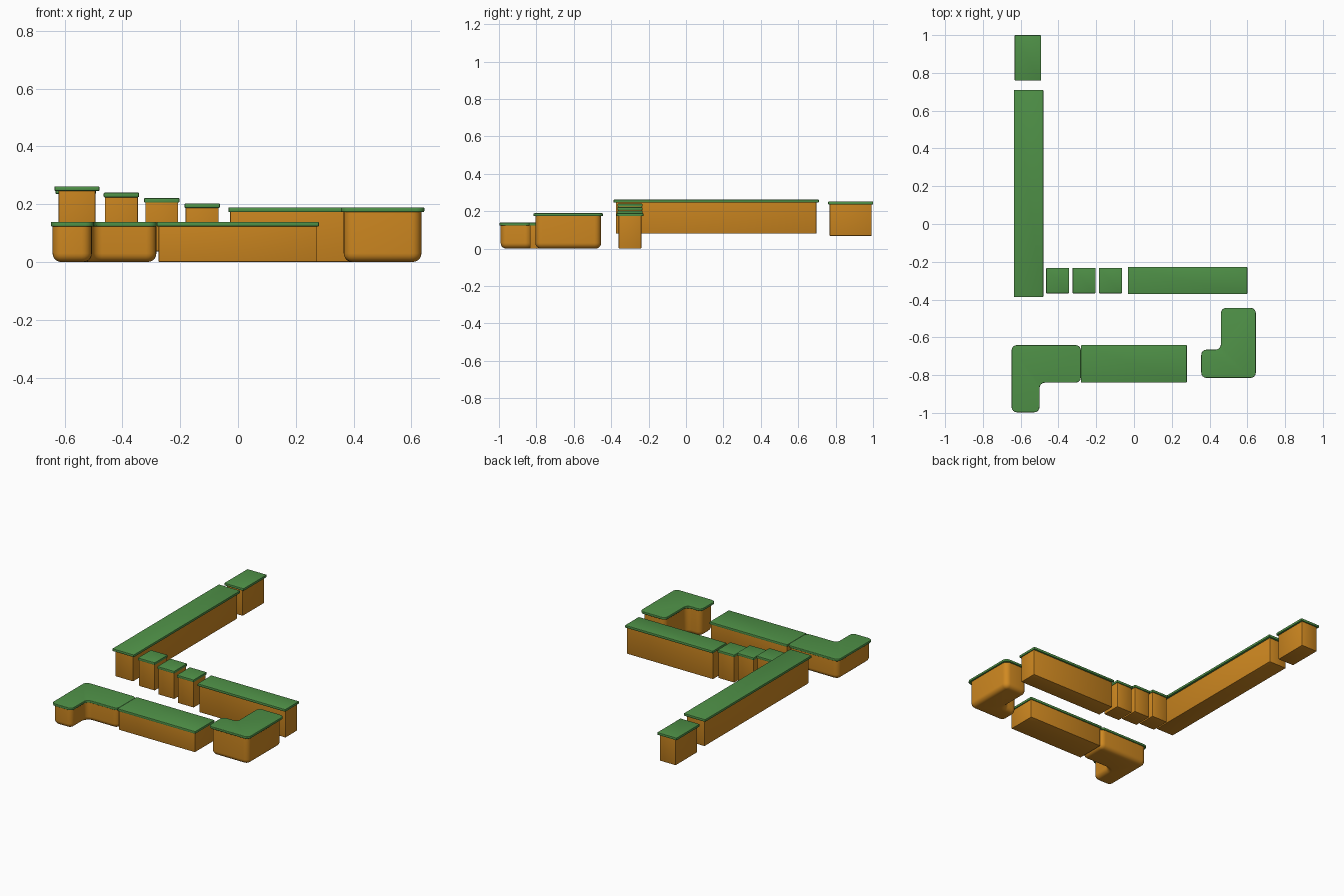
import bpy, bmesh

cube = bpy.data.objects.get("Cube")
if cube:
    bpy.data.objects.remove(cube, do_unlink=True)


def material(name, colour):
    mat = bpy.data.materials.new(name)
    mat.use_nodes = True
    mat.diffuse_color = colour
    bsdf = next(n for n in mat.node_tree.nodes if n.type == 'BSDF_PRINCIPLED')
    bsdf.inputs["Base Color"].default_value = colour
    bsdf.inputs["Roughness"].default_value = 0.8
    return mat


EARTH = material("orange earth", (0.63, 0.25, 0.015, 1))
GRASS = material("grass green", (0.08, 0.29, 0.065, 1))


def bevel(bm, edges, width, segments):
    bmesh.ops.bevel(bm, geom=edges, offset=width, segments=segments,
                    profile=0.5, affect='EDGES', clamp_overlap=True)


def prism(name, outline, low, high, mat, corner, rim, steps, both_rims):
    """Extrude an outline, round its upright corners, then its rims."""
    bm = bmesh.new()
    face = bm.faces.new([bm.verts.new((x, y, low)) for x, y in outline])
    top = bmesh.ops.extrude_face_region(bm, geom=[face])["geom"]
    for v in top:
        if isinstance(v, bmesh.types.BMVert):
            v.co.z = high
    bmesh.ops.recalc_face_normals(bm, faces=bm.faces)
    upright = [e for e in bm.edges if abs(e.verts[0].co.z - e.verts[1].co.z) > 1e-4]
    bevel(bm, upright, corner, steps)
    levels = (low, high) if both_rims else (low,)
    rims = [e for e in bm.edges
            if any(all(abs(v.co.z - z) < 1e-5 for v in e.verts) for z in levels)]
    bevel(bm, rims, rim, steps)
    bmesh.ops.recalc_face_normals(bm, faces=bm.faces)
    mesh = bpy.data.meshes.new(name)
    bm.to_mesh(mesh)
    bm.free()
    mesh.materials.append(mat)
    obj = bpy.data.objects.new(name, mesh)
    bpy.context.collection.objects.link(obj)
    bpy.ops.object.select_all(action='DESELECT')
    obj.select_set(True)
    bpy.context.view_layer.objects.active = obj
    bpy.ops.object.shade_smooth_by_angle(angle=0.6)


def rect(x0, x1, y0, y1):
    return [(x0, y0), (x1, y0), (x1, y1), (x0, y1)]


CAP = 0.016


def straight(name, x, y, low, high, lip_x, lip_y):
    """Box of earth with a slightly wider grass slab on top."""
    prism(name + "_grass", rect(*x, *y), high - CAP, high, GRASS, 0.004, 0.003, 2, True)
    body = rect(x[0] + lip_x, x[1] - lip_x, y[0] + lip_y, y[1] - lip_y)
    prism(name + "_earth", body, low, high - CAP / 2, EARTH, 0.003, 0.003, 2, False)


def corner_piece(name, shape, high, lip):
    """Rounded L-shaped platform; shape(inset) gives its outline."""
    prism(name + "_grass", shape(0), high - CAP, high, GRASS, 0.028, 0.004, 4, True)
    prism(name + "_earth", shape(lip), 0, high - CAP / 2, EARTH, 0.035, 0.03, 5, False)


# Upper walkway and the block beyond it
straight("long_walkway", (-0.635, -0.48), (-0.387, 0.71), 0.08, 0.262, 0.014, 0.013)
straight("end_block", (-0.632, -0.492), (0.76, 1.0), 0.068, 0.252, 0.012, 0.008)

# Descending steps
for i in range(3):
    x = -0.465 + 0.14 * i
    straight(f"step_{i + 1}", (x, x + 0.122), (-0.367, -0.232),
             0.055 - 0.018 * i, 0.24 - 0.0185 * i, 0.004, 0.006)

# Lower straight platforms
straight("back_platform", (-0.033, 0.6), (-0.371, -0.228), 0, 0.189, 0.006, 0.011)
straight("front_platform", (-0.281, 0.28), (-0.84, -0.641), 0, 0.139, 0.006, 0.006)


# Rounded corner platforms
def left_hook(i):
    return [(-0.648 + i, -0.997 + i), (-0.5 - i, -0.997 + i), (-0.5 - i, -0.84 + i),
            (-0.281 - i / 4, -0.84 + i), (-0.281 - i / 4, -0.641 - i), (-0.648 + i, -0.641 - i)]


def right_hook(i):
    return [(0.356 + i, -0.815 + i), (0.645 - i, -0.815 + i), (0.645 - i, -0.444 - i),
            (0.46 + i, -0.444 - i), (0.46 + i, -0.665 - i), (0.356 + i, -0.665 - i)]


corner_piece("left_hook_platform", left_hook, 0.139, 0.006)
corner_piece("right_hook_platform", right_hook, 0.189, 0.01)
